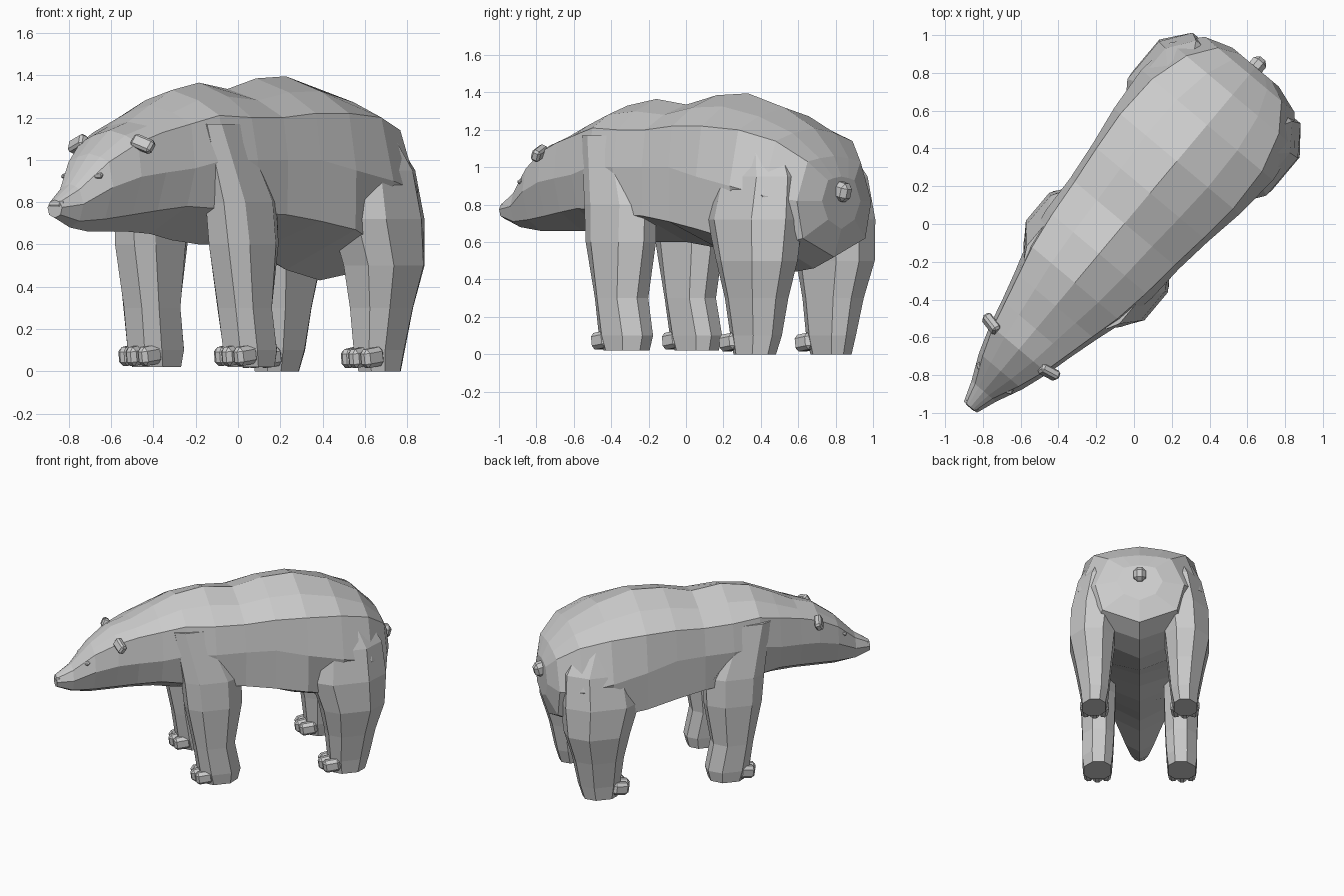
import bpy, bmesh
from math import radians
from mathutils import Matrix

if "Cube" in bpy.data.objects:
    bpy.data.objects.remove(bpy.data.objects["Cube"])

# The animal is built facing -y, then turned to stand diagonally
PLACE = Matrix.Rotation(radians(-40), 4, 'Z') @ Matrix.Translation((-0.04, 0, 0))


def finish(name, bm):
    bmesh.ops.recalc_face_normals(bm, faces=bm.faces)
    me = bpy.data.meshes.new(name)
    bm.to_mesh(me)
    bm.free()
    ob = bpy.data.objects.new(name, me)
    ob.matrix_world = PLACE
    bpy.context.collection.objects.link(ob)
    return ob


def loft(name, rings):
    bm = bmesh.new()
    loops = [[bm.verts.new(p) for p in r] for r in rings]
    n = len(loops[0])
    for a, b in zip(loops, loops[1:]):
        for i in range(n):
            j = (i + 1) % n
            bm.faces.new((a[i], a[j], b[j], b[i]))
    bm.faces.new(loops[0])
    bm.faces.new(loops[-1])
    return finish(name, bm)


def leg_ring(side, z, x0, x1, y0, y1):
    # rectangle with cut corners (larger at the outer back), optionally mirrored
    cx, cy = (x1 - x0) * .25, (y1 - y0) * .22
    pts = [(x0 + cx, y0), (x1 - cx, y0), (x1, y0 + cy), (x1, y1 - cy * 1.3),
           (x1 - cx * 1.3, y1), (x0 + cx, y1), (x0, y1 - cy), (x0, y0 + cy)]
    return [(side * x, y, z) for x, y in pts]


def block(name, loc, size, rot=(0, 0, 0), bevel=.012):
    bm = bmesh.new()
    bmesh.ops.create_cube(bm, size=1)
    bmesh.ops.scale(bm, vec=size, verts=bm.verts)
    bmesh.ops.bevel(bm, geom=bm.edges[:], offset=bevel, segments=1, affect='EDGES')
    for axis, ang in zip('XYZ', rot):
        bmesh.ops.rotate(bm, cent=(0, 0, 0), verts=bm.verts,
                         matrix=Matrix.Rotation(radians(ang), 3, axis))
    bmesh.ops.translate(bm, vec=loc, verts=bm.verts)
    return finish(name, bm)


# Body and head: y, top z, crease z/width, side z/width, lower z/width, bottom z
stations = [
    (-1.30, .81, .80, .03, .775, .045, .74, .035, .725),
    (-1.19, .885, .86, .06, .79, .085, .71, .06, .68),
    (-1.05, 1.03, .99, .125, .87, .15, .72, .10, .66),
    (-.90, 1.14, 1.08, .18, .92, .20, .74, .14, .66),
    (-.76, 1.18, 1.13, .215, .94, .235, .76, .18, .66),
    (-.60, 1.26, 1.17, .255, .96, .28, .78, .23, .65),
    (-.44, 1.33, 1.21, .295, 1.0, .33, .77, .28, .62),
    (-.24, 1.365, 1.20, .325, 1.0, .365, .75, .33, .60),
    (-.03, 1.335, 1.20, .345, 1.0, .375, .74, .37, .60),
    (.18, 1.385, 1.22, .37, 1.0, .40, .71, .40, .57),
    (.40, 1.395, 1.22, .39, .95, .435, .67, .43, .48),
    (.65, 1.32, 1.20, .38, .90, .455, .60, .36, .43),
    (.86, 1.21, 1.14, .32, .85, .43, .58, .30, .46),
    (1.0, 1.06, 1.03, .22, .82, .31, .62, .26, .52),
    (1.05, .95, .93, .11, .82, .16, .72, .11, .67)]
rings = []
for y, t, cz, cw, mz, mw, lz, lw, b in stations:
    half = [(cw * .55, t - (t - cz) * .4), (cw, cz), (mw, mz), (lw, lz)]
    rings.append([(0, y, t)] + [(x, y, z) for x, z in half] + [(0, y, b)]
                 + [(-x, y, z) for x, z in reversed(half)])
body = loft("body", rings)

# Legs: z, inner x, outer x, front y, back y
front = [(.02, .20, .39, -.32, -.08), (.10, .19, .40, -.35, -.06),
         (.30, .18, .40, -.38, -.10), (.60, .17, .41, -.44, -.05),
         (.80, .17, .395, -.46, -.05), (1.17, .18, .32, -.52, -.22)]
hind = [(.0, .24, .40, .60, .83), (.10, .22, .41, .58, .86),
        (.30, .20, .445, .56, .90), (.50, .18, .485, .52, .96),
        (.72, .15, .48, .45, .975), (.95, .13, .43, .48, .955),
        (1.15, .10, .35, .50, .84)]
legs = []
for side, word in ((1, "left"), (-1, "right")):
    for kind, rows, toe_x, toe_y, z in (("front", front, .295, -.345, .075),
                                        ("hind", hind, .315, .565, .065)):
        legs.append(loft(f"{kind}_leg_{word}", [leg_ring(side, *r) for r in rows]))
        # Toes
        for i in range(3):
            off = i - 1
            block(f"{kind}_toe_{word}_{i}",
                  (side * (toe_x + off * .064), toe_y + abs(off) * .018, z),
                  (.064, .12, .09), (8, 0, side * -off * 8), .02)
    # Ears and eyes
    block(f"ear_{word}", (side * .20, -.89, 1.075), (.11, .05, .065),
          (-25, side * 20, side * 12), .012)
    block(f"eye_{word}", (side * .102, -1.10, .925), (.04, .035, .02),
          (30, 0, side * 25), .007)

# Merge the legs into the body so no hidden surfaces remain
for leg in legs:
    mod = body.modifiers.new("join", 'BOOLEAN')
    mod.operation, mod.solver, mod.object = 'UNION', 'EXACT', leg
bpy.context.view_layer.update()
deps = bpy.context.evaluated_depsgraph_get()
merged = bpy.data.meshes.new_from_object(body.evaluated_get(deps))
body.modifiers.clear()
body.data = merged
for leg in legs:
    bpy.data.objects.remove(leg)
body.name = "body_with_legs"

# Nose and tail
block("nose", (0, -1.272, .785), (.08, .06, .045), (-20, 0, 0), .012)
block("tail", (0, 1.055, .87), (.085, .10, .10), (-15, 0, 0), .025)
